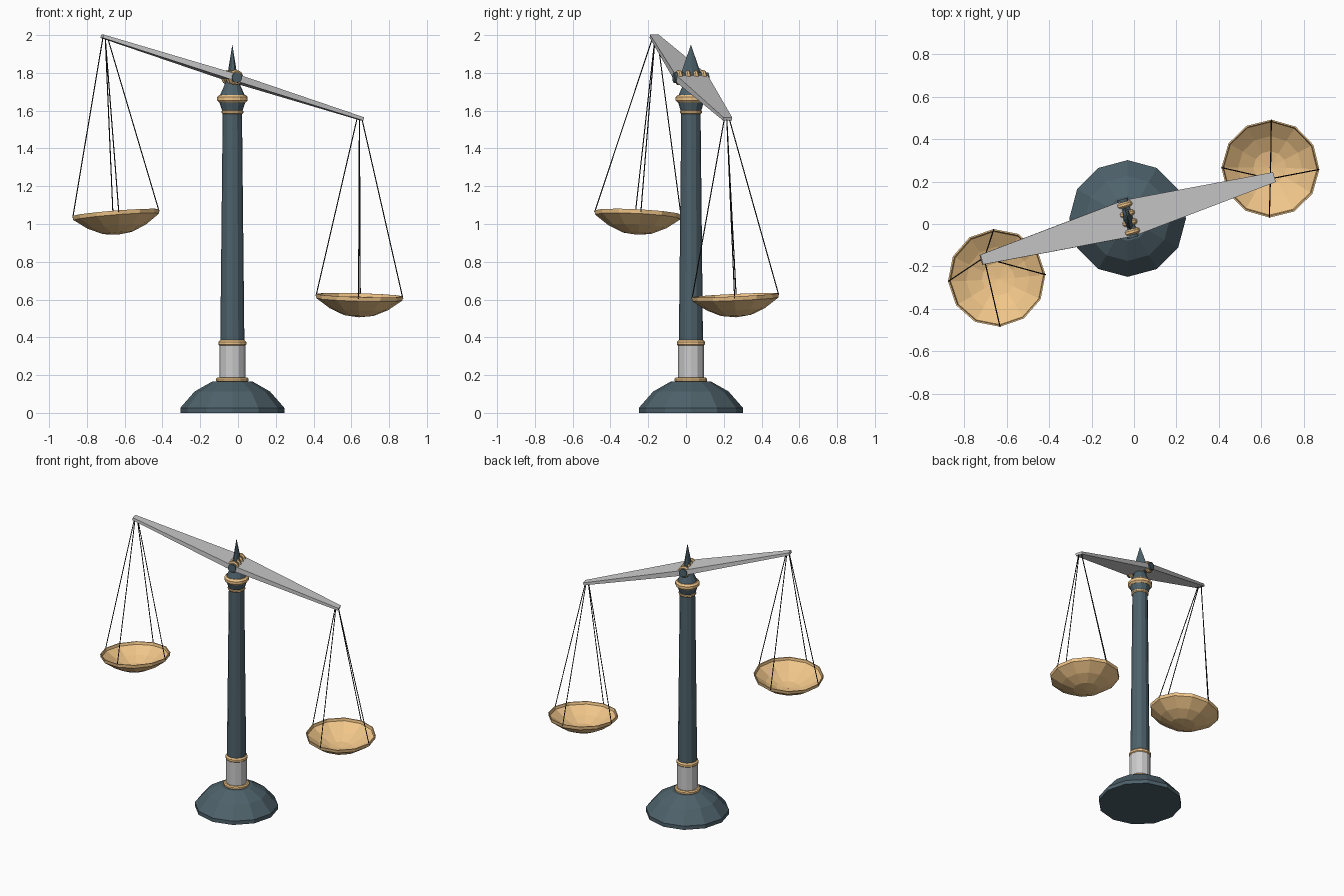
import bpy, bmesh
from math import cos, sin, pi, radians
from mathutils import Matrix, Vector, Euler

if "Cube" in bpy.data.objects:
    bpy.data.objects.remove(bpy.data.objects["Cube"])

CX, CY = -0.03, 0.026          # column axis
PIVOT = Vector((CX, CY, 1.775))
YAW, TILT = radians(15.75), radians(17)
HALF = 0.749                   # half length of the beam


def material(name, rgb):
    m = bpy.data.materials.new(name)
    m.diffuse_color = (*rgb, 1)
    m.use_nodes = True
    m.node_tree.nodes["Principled BSDF"].inputs["Base Color"].default_value = m.diffuse_color
    return m


DARK = material("slate", (0.075, 0.12, 0.145))
GOLD = material("gold", (0.87, 0.56, 0.25))
BLACK = material("cord", (0.02, 0.02, 0.02))


def finish(name, bm, mat=None, matrix=None):
    bmesh.ops.remove_doubles(bm, verts=bm.verts, dist=1e-5)
    bmesh.ops.recalc_face_normals(bm, faces=bm.faces)
    me = bpy.data.meshes.new(name)
    bm.to_mesh(me)
    bm.free()
    ob = bpy.data.objects.new(name, me)
    bpy.context.collection.objects.link(ob)
    if mat:
        me.materials.append(mat)
    if matrix:
        ob.matrix_world = matrix
    return ob


def lathe(name, profile, mat=None, matrix=None, n=12, close=False):
    """Spin (radius, height) points round z; close joins last to first."""
    bm = bmesh.new()
    rings = [[bm.verts.new((r * cos(2 * pi * i / n), r * sin(2 * pi * i / n), z))
              for i in range(n)] for r, z in profile]
    pairs = list(zip(rings, rings[1:]))
    if close:
        pairs.append((rings[-1], rings[0]))
    for a, b in pairs:
        for i in range(n):
            j = (i + 1) % n
            bm.faces.new((a[i], a[j], b[j], b[i]))
    if not close:
        bm.faces.new(rings[0])
        bm.faces.new(rings[-1])
    return finish(name, bm, mat, matrix)


def band(r_in, r_out, z0, z1):
    """Rounded ring cross-section."""
    h = (z1 - z0) * 0.28
    return [(r_in, z0), (r_out - h, z0), (r_out, z0 + h),
            (r_out, z1 - h), (r_out - h, z1), (r_in, z1)]


# Column stack
axis = Matrix.Translation((CX, CY, 0))
lathe("base", [(0.275, 0), (0.275, 0.027), (0.2, 0.113), (0.105, 0.167)], DARK, axis)
lathe("collar", [(0.069, 0.16), (0.069, 0.37)], None, axis)
lathe("shaft", [(0.064, 0.36), (0.051, 1.6)], DARK, axis)
lathe("capital", [(0.05, 1.59), (0.056, 1.605), (0.07, 1.65), (0.064, 1.685),
                  (0.042, 1.735), (0.028, 1.775)], DARK, axis)
for i, (r, z0, z1) in enumerate([(0.086, 0.162, 0.188), (0.074, 0.353, 0.385),
                                 (0.058, 1.583, 1.603), (0.081, 1.642, 1.684)]):
    lathe(f"column_ring_{i + 1}", band(0.045, r, z0, z1), GOLD, axis, close=True)

# Beam frame: local x runs along the beam, y along the axle
turn = Matrix.Translation(PIVOT) @ Matrix.Rotation(YAW, 4, 'Z')
tilted = turn @ Matrix.Rotation(TILT, 4, 'Y')

# Beam: flat bar, widest in the middle
bm = bmesh.new()
loops = [[bm.verts.new((x, sy * w, sz * t)) for sy, sz in
          ((-1, -1), (1, -1), (1, 1), (-1, 1))]
         for x, w, t in ((-HALF, 0.024, 0.009), (-0.035, 0.085, 0.018),
                         (0.035, 0.085, 0.018), (HALF, 0.024, 0.009))]
for a, b in zip(loops, loops[1:]):
    for i in range(4):
        bm.faces.new((a[i], a[(i + 1) % 4], b[(i + 1) % 4], b[i]))
bm.faces.new(loops[0])
bm.faces.new(loops[-1])
finish("beam", bm, None, tilted)

# Axle with four gold bands
axle = tilted @ Matrix.Rotation(pi / 2, 4, 'X')
lathe("axle", [(0.028, -0.094), (0.028, 0.094)], DARK, axle)
for i in range(4):
    c = -0.066 + 0.044 * i
    lathe(f"axle_band_{i + 1}", band(0.02, 0.041, c - 0.013, c + 0.013),
          GOLD, axle, close=True)

# Flattened spike finial
lathe("finial", [(1, 0), (0.02, 0.172)], DARK,
      turn @ Matrix.Diagonal((0.024, 0.062, 1, 1)), n=8)


def cord(name, a, b, r=0.003):
    d = b - a
    m = Matrix.Translation(a) @ d.to_track_quat('Z', 'Y').to_matrix().to_4x4()
    lathe(name, [(r, 0), (r, d.length)], BLACK, m, n=5)


# Pans, each hung by four cords
dish = [(0.001, -0.117), (0.08, -0.107), (0.155, -0.074), (0.228, -0.022), (0.231, 0),
        (0.224, 0), (0.22, -0.018), (0.15, -0.066), (0.078, -0.098), (0.001, -0.107)]
pans = [("left", -1, (-0.647, -0.254, 1.06), (-0.055, -0.075, radians(4))),
        ("right", 1, (0.643, 0.261, 0.623), (0.045, 0.03, radians(-1)))]
for side, s, pos, rot in pans:
    m = Matrix.Translation(pos) @ Euler(rot).to_matrix().to_4x4()
    lathe(f"{side}_pan", dish, GOLD, m, close=True)
    hook = tilted @ Vector((s * (HALF - 0.018), 0, 0))
    for k in range(4):
        out = Vector((cos(k * pi / 2), sin(k * pi / 2), 0))
        cord(f"{side}_cord_{k + 1}", m @ (out * 0.23 + Vector((0, 0, -0.01))),
             hook + out * 0.012)
